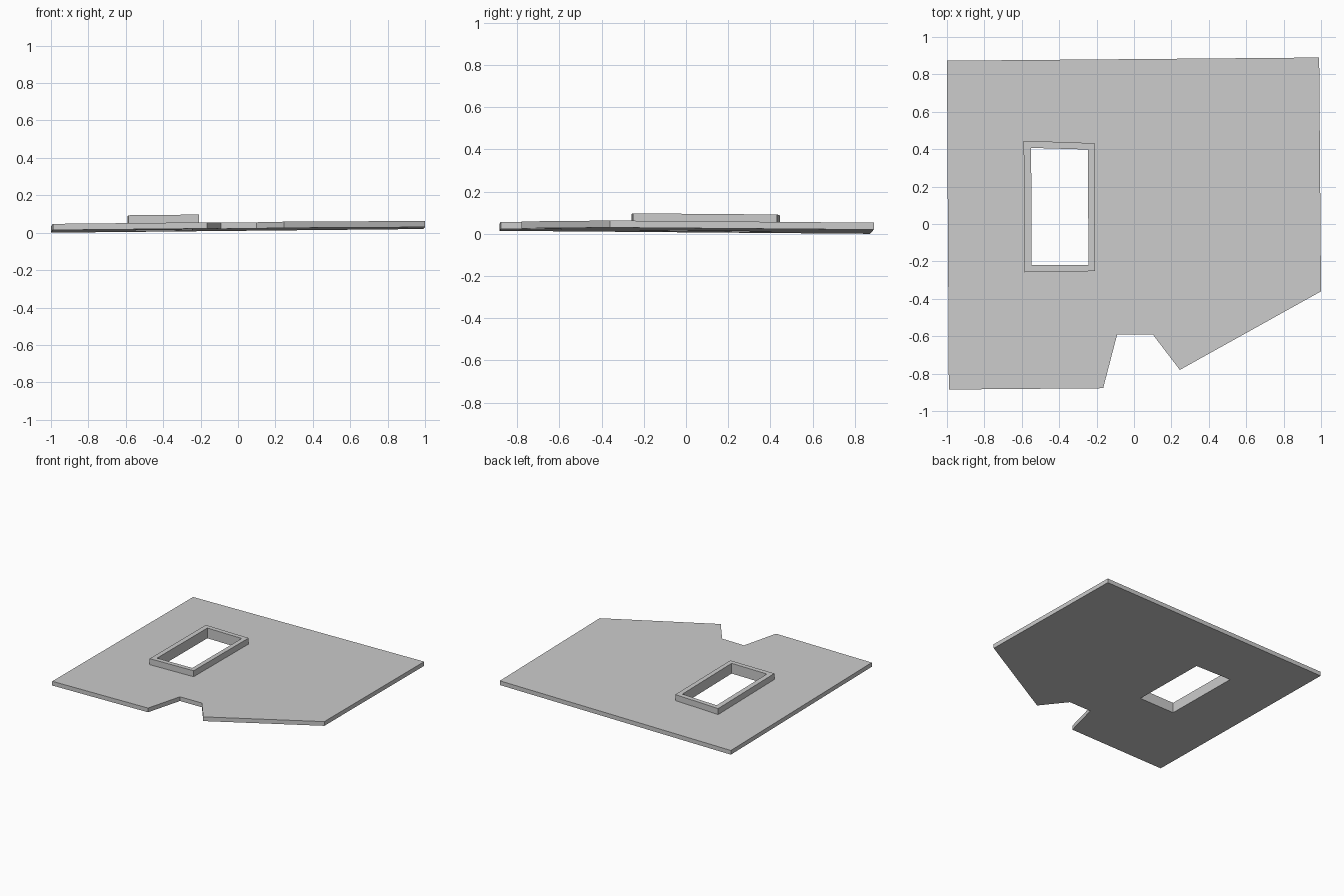
import bpy
from mathutils import Matrix

cube = bpy.data.objects.get("Cube")
if cube:
    bpy.data.objects.remove(cube, do_unlink=True)

# Single flat grey
grey = bpy.data.materials.new("light_grey")
grey.use_nodes = True
colour = (0.6, 0.6, 0.6, 1)
grey.diffuse_color = colour
grey.node_tree.nodes["Principled BSDF"].inputs["Base Color"].default_value = colour

# Whole model leans slightly: z rises towards +x and falls towards +y
lean = Matrix(((1, 0, 0, 0), (0, 1, 0, 0), (0.01, -0.008, 1, 0.017), (0, 0, 0, 1)))


def slab(name, outline, hole, low, high):
    """Extrude a flat outline with a hole between two heights."""
    curve = bpy.data.curves.new(name + "_profile", "CURVE")
    curve.dimensions = "2D"
    curve.fill_mode = "BOTH"
    curve.extrude = (high - low) / 2
    for loop in (outline, hole):
        spline = curve.splines.new("POLY")
        spline.points.add(len(loop) - 1)
        for point, (x, y) in zip(spline.points, loop):
            point.co = (x, y, 0, 1)
        spline.use_cyclic_u = True
    helper = bpy.data.objects.new(name + "_profile", curve)
    bpy.context.collection.objects.link(helper)
    graph = bpy.context.evaluated_depsgraph_get()
    mesh = bpy.data.meshes.new_from_object(helper.evaluated_get(graph))
    bpy.data.objects.remove(helper, do_unlink=True)
    mesh.transform(lean @ Matrix.Translation((0, 0, (low + high) / 2)))
    mesh.shade_flat()
    mesh.materials.clear()
    mesh.materials.append(grey)
    obj = bpy.data.objects.new(name, mesh)
    bpy.context.collection.objects.link(obj)
    return obj


plate_edge = [(-1, 0.873), (0.99, 0.89), (1, -0.36), (0.245, -0.78),
              (0.1, -0.59), (-0.09, -0.59), (-0.165, -0.878), (-0.99, -0.885)]
collar_edge = [(-0.59, 0.445), (-0.21, 0.432), (-0.208, -0.252), (-0.585, -0.258)]
opening = [(-0.55, 0.407), (-0.247, 0.398), (-0.243, -0.218), (-0.547, -0.22)]

# Floor plate with notch and opening, and the raised collar around the opening
slab("floor_plate", plate_edge, opening, 0, 0.033)
slab("opening_collar", collar_edge, opening, 0.033, 0.08)
